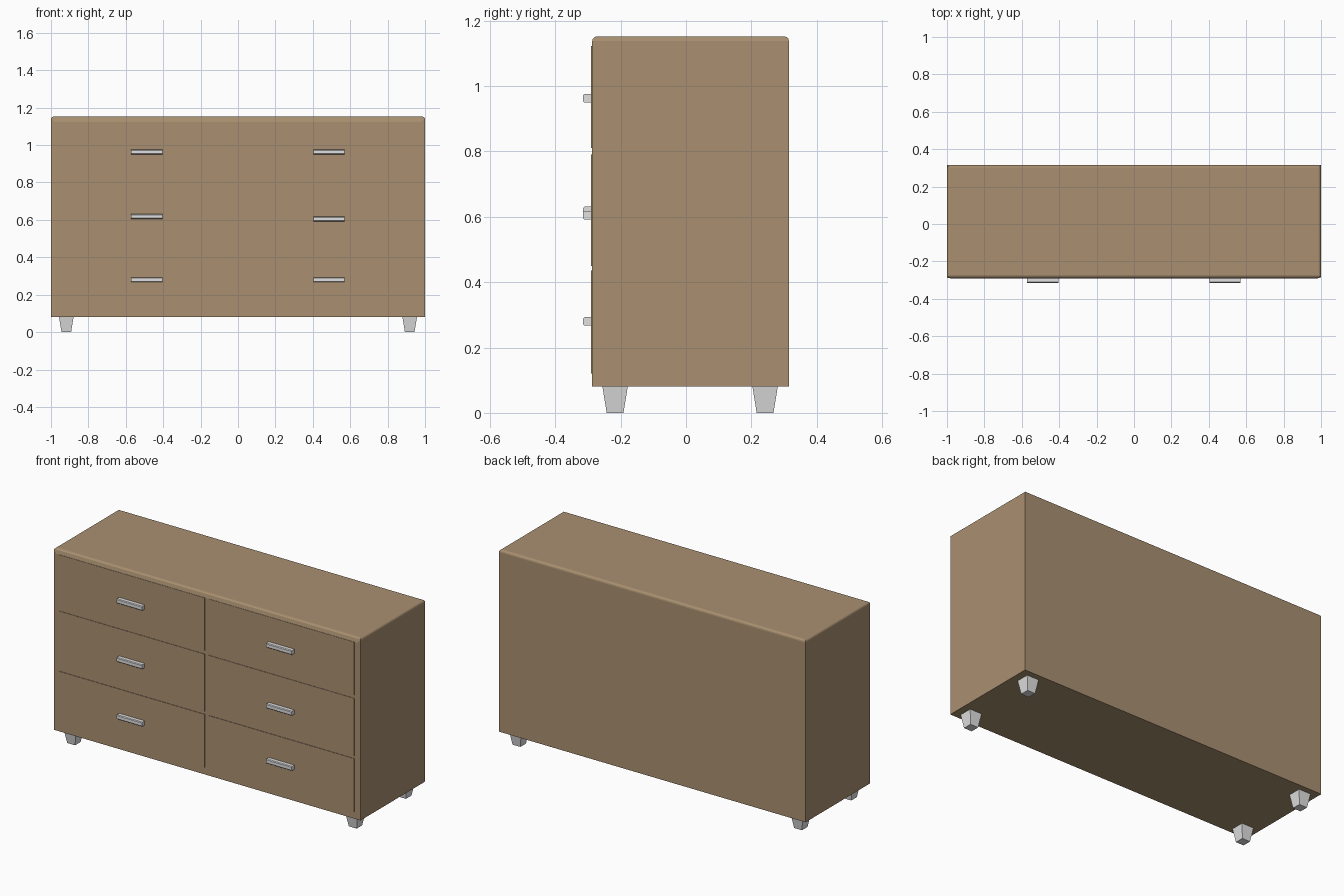
import bpy, bmesh
from mathutils import Vector

if "Cube" in bpy.data.objects:
    bpy.data.objects.remove(bpy.data.objects["Cube"])


def material(name, rgb):
    m = bpy.data.materials.new(name)
    m.diffuse_color = (*rgb, 1)
    m.use_nodes = True
    m.node_tree.nodes["Principled BSDF"].inputs["Base Color"].default_value = m.diffuse_color
    return m


wood = material("light_brown_wood", (0.40, 0.28, 0.165))
metal = material("light_grey_metal", (0.75, 0.75, 0.75))


def finish(bm, name, mat):
    bmesh.ops.recalc_face_normals(bm, faces=bm.faces)
    me = bpy.data.meshes.new(name)
    bm.to_mesh(me)
    bm.free()
    me.materials.append(mat)
    ob = bpy.data.objects.new(name, me)
    bpy.context.collection.objects.link(ob)
    return ob


def cuboid(lo, hi, bottom_scale=1.0):
    """Box between two corners, with optional taper towards the bottom."""
    bm = bmesh.new()
    bmesh.ops.create_cube(bm, size=1)
    mid = [(a + b) / 2 for a, b in zip(lo, hi)]
    for v in bm.verts:
        s = bottom_scale if v.co.z < 0 else 1.0
        k = (s, s, 1)
        v.co = Vector([mid[i] + v.co[i] * (hi[i] - lo[i]) * k[i] for i in range(3)])
    return bm


# Cabinet: box with softened top side corners and a recessed front
FRONT, BACK, BOTTOM, TOP = -0.287, 0.315, 0.08, 1.152
bm = cuboid((-1, FRONT, BOTTOM), (1, BACK, TOP))
corners = [e for e in bm.edges
           if all(abs(v.co.x) > 0.99 and v.co.z > 1 for v in e.verts)]
bmesh.ops.bevel(bm, geom=corners, offset=0.014, segments=3, profile=0.5, affect='EDGES')
bm.normal_update()
front = [f for f in bm.faces if f.normal.y < -0.9]
bmesh.ops.inset_region(bm, faces=front, thickness=0.028)
front = [f for f in bm.faces if all(abs(v.co.x) < 0.98 for v in f.verts)]
for v in {v for f in front for v in f.verts}:
    v.co.z = min(v.co.z, 1.133)
push = bmesh.ops.extrude_face_region(bm, geom=front)
bmesh.ops.delete(bm, geom=front, context='FACES')
bmesh.ops.translate(bm, vec=(0, 0.012, 0),
                    verts=[g for g in push["geom"] if isinstance(g, bmesh.types.BMVert)])
finish(bm, "cabinet", wood)

# Drawers and handles, two columns of three
rows = [("bottom", 0.12, 0.435, 0.28), ("middle", 0.45, 0.79, 0.61), ("top", 0.81, 1.122, 0.963)]
columns = [("left", -0.965, -0.015, -0.488), ("right", 0.01, 0.96, 0.487)]
for col, x0, x1, hx in columns:
    for row, z0, z1, hz in rows:
        finish(cuboid((x0, -0.29, z0), (x1, -0.26, z1)), f"{row}_{col}_drawer", wood)
        if row == "middle":
            hz += 0.008 if col == "left" else -0.005
        bm = cuboid((hx - 0.083, -0.315, hz - 0.013), (hx + 0.083, -0.288, hz + 0.013))
        # small chamfer along the front edges of the handle
        edges = [e for e in bm.edges if all(v.co.y < -0.31 for v in e.verts)
                 and abs(e.verts[0].co.z - e.verts[1].co.z) < 1e-5]
        bmesh.ops.bevel(bm, geom=edges, offset=0.004, segments=1, affect='EDGES')
        finish(bm, f"{row}_{col}_handle", metal)

# Tapered feet
for sx, side in ((-1, "left"), (1, "right")):
    for y, end in ((-0.217, "front"), (0.242, "back")):
        x = 0.918 * sx
        finish(cuboid((x - 0.039, y - 0.039, 0), (x + 0.039, y + 0.039, 0.082), 0.66),
               f"{end}_{side}_foot", metal)
